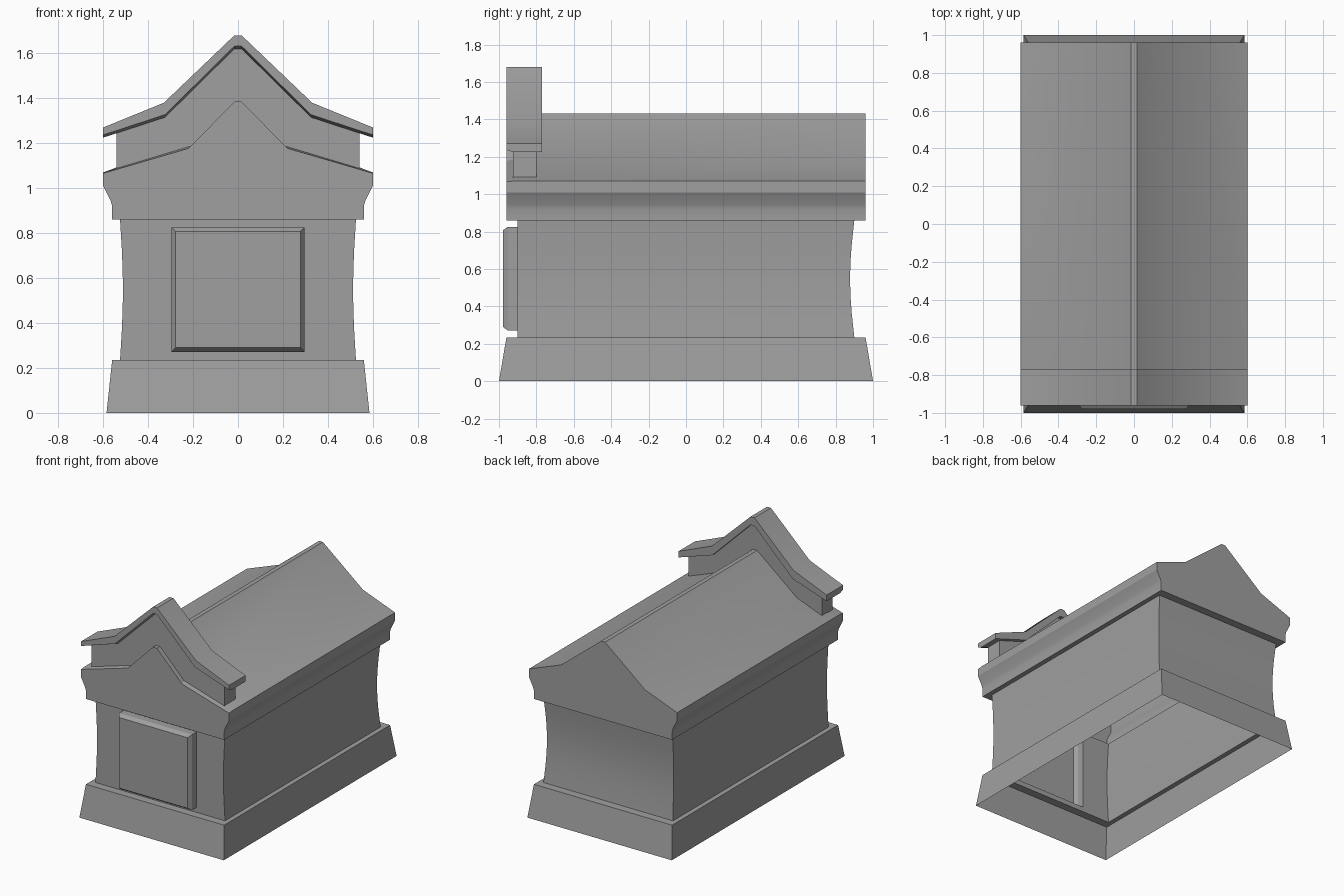
import bpy, bmesh, math

cube = bpy.data.objects.get("Cube")
if cube:
    bpy.data.objects.remove(cube, do_unlink=True)

stone = bpy.data.materials.new("grey_stone")
stone.use_nodes = True
GREY = (0.35, 0.35, 0.35, 1)
stone.diffuse_color = GREY
stone.node_tree.nodes["Principled BSDF"].inputs["Base Color"].default_value = GREY


def loft(name, rings, closed=True, caps=(False, False), skip=None, extra=None):
    """Skin a list of rings; optional end caps, skipped quads and extra polygons."""
    bm = bmesh.new()
    loops = [[bm.verts.new(p) for p in ring] for ring in rings]
    n = len(loops[0])
    for r, (a, b) in enumerate(zip(loops, loops[1:])):
        for i in range(n if closed else n - 1):
            j = (i + 1) % n
            if not (skip and skip(r, i)):
                bm.faces.new((a[i], a[j], b[j], b[i]))
    for use, ring in zip(caps, (loops[0], loops[-1])):
        if use:
            bm.faces.new(ring)
    if extra:
        extra(bm, loops)
    bmesh.ops.recalc_face_normals(bm, faces=bm.faces)
    mesh = bpy.data.meshes.new(name)
    bm.to_mesh(mesh)
    bm.free()
    mesh.materials.append(stone)
    ob = bpy.data.objects.new(name, mesh)
    bpy.context.collection.objects.link(ob)
    bpy.ops.object.select_all(action='DESELECT')
    bpy.context.view_layer.objects.active = ob
    ob.select_set(True)
    bpy.ops.object.shade_smooth_by_angle(angle=math.radians(25))
    return ob


def rect(x, front, back, z):
    return [(-x, front, z), (x, front, z), (x, back, z), (-x, back, z)]


def mirrored(half, y):
    """Full outline at depth y from its +x half, listed bottom to top."""
    return [(x, y, z) for x, z in half] + [(-x, y, z) for x, z in reversed(half)]


BODY_X, BODY_Y, BASE_TOP, BODY_TOP = 0.525, 0.9, 0.235, 0.86
DOOR_X, DOOR_LOW, DOOR_HIGH = 0.295, 0.272, 0.825

# Sloped plinth, open below, with a ledge up to the body
loft("base", [rect(0.585, -1, 1, 0), rect(0.56, -0.96, 0.96, BASE_TOP),
              rect(BODY_X, -BODY_Y, BODY_Y, BASE_TOP)])

# Waisted body: flat front with a door opening, hollow sides and back
levels = [BASE_TOP, DOOR_LOW] + [DOOR_LOW + (DOOR_HIGH - DOOR_LOW) * k / 6 for k in range(1, 6)]
levels += [DOOR_HIGH, BODY_TOP]
rings = []
for z in levels:
    s = math.sin(math.pi * (z - BASE_TOP) / (BODY_TOP - BASE_TOP))
    x, y = BODY_X - 0.013 * s, BODY_Y - 0.023 * s
    rings.append([(-x, -BODY_Y, z), (-DOOR_X, -BODY_Y, z), (DOOR_X, -BODY_Y, z),
                  (x, -BODY_Y, z), (x, y, z), (-x, y, z)])
loft("body", rings, skip=lambda r, i: i == 1 and 0 < r < len(levels) - 2)


# Raised door panel with a chamfered rim
def door_ring(y, inset):
    x, low, high = DOOR_X - inset, DOOR_LOW + inset, DOOR_HIGH - inset
    return [(-x, y, low), (x, y, low), (x, y, high), (-x, y, high)]


loft("door", [door_ring(-BODY_Y, 0), door_ring(-0.953, 0), door_ring(-0.979, 0.018)],
     caps=(False, True))

# Cornice and main roof: one profile run front to back
cornice = [(0.56, BODY_TOP), (0.56, 0.92), (0.567, 0.945), (0.6, 1.01)]
front = cornice + [(0.6, 1.066), (0.22, 1.177), (0.016, 1.385)]
lip = cornice + [(0.6, 1.07), (0.21, 1.187), (0.016, 1.385)]
main = cornice + [(0.6, 1.07), (0.34, 1.168), (0.016, 1.43)]


def eave_underside(bm, loops):
    a, b = loops[0], loops[-1]
    outer = [a[-1], a[0], b[0], b[-1]]
    inner = [bm.verts.new(p) for p in rect(BODY_X, -BODY_Y, BODY_Y, BODY_TOP)]
    for i in (0, 2):
        bm.faces.new((outer[i], outer[i + 1], inner[i + 1], inner[i]))
    # long sides follow the eave edges
    chains = ([loop[0] for loop in loops], [loop[-1] for loop in loops])
    bm.faces.new(chains[0] + [inner[2], inner[1]])
    bm.faces.new(chains[1] + [inner[3], inner[0]])


loft("roof", [mirrored(front, -0.96), mirrored(lip, -0.925),
              mirrored(main, -0.86), mirrored(main, 0.96)],
     closed=False, caps=(True, True), extra=eave_underside)

# Upright pediment wall standing on the front of the roof
wall = [(0, 1.375), (0.21, 1.175), (0.54, 1.075), (0.54, 1.25), (0.33, 1.33), (0.016, 1.635)]
wall_outline = wall + [(-x, z) for x, z in reversed(wall[1:])]
loft("pediment_wall", [[(x, y, z) for x, z in wall_outline] for y in (-0.925, -0.8)],
     caps=(True, True))

# Bent slab roof over the pediment, its front lower edge slightly raised
top = [(0.6, 1.27), (0.33, 1.38), (0.016, 1.68)]
under = [(0.6, 1.225), (0.325, 1.315), (0.016, 1.62)]


def slab_ring(y, lift):
    low = [(x, z + lift) for x, z in under]
    return mirrored(top, y) + mirrored(low, y)[::-1]


loft("pediment_roof", [slab_ring(-0.96, 0.012), slab_ring(-0.925, 0), slab_ring(-0.77, 0)],
     caps=(True, True))
